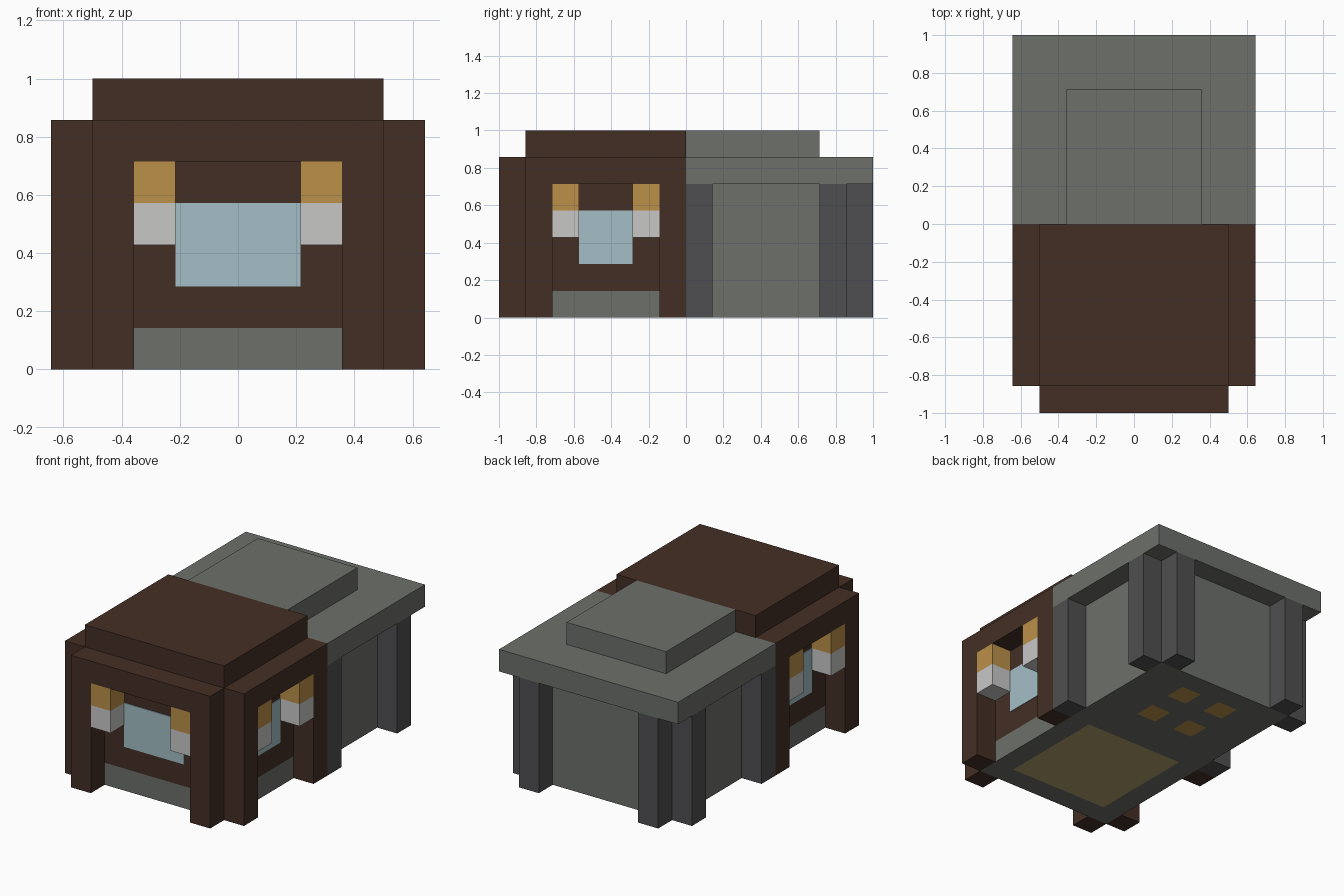
import bpy
import bmesh
from mathutils import Vector

U = 1 / 7  # one block of the building

cube = bpy.data.objects.get("Cube")
if cube:
    bpy.data.objects.remove(cube, do_unlink=True)


def material(name, hex_code):
    srgb = [int(hex_code[i:i + 2], 16) / 255 for i in (0, 2, 4)]
    rgba = [((c + 0.055) / 1.055) ** 2.4 for c in srgb] + [1]
    mat = bpy.data.materials.new(name)
    mat.use_nodes = True
    mat.diffuse_color = rgba
    bsdf = next(n for n in mat.node_tree.nodes if n.type == "BSDF_PRINCIPLED")
    bsdf.inputs["Base Color"].default_value = rgba
    return mat


timber = material("dark timber", "442F25")
stone = material("grey stone", "6D706B")
slate = material("dark slate", "4F4F51")
amber = material("amber", "BA9049")
white = material("pale white", "C7C8C6")
glass = material("pale blue glass", "A4BFC6")
mat_olive = material("straw floor", "B0A06C")


def finish(name, bm, *mats):
    bmesh.ops.recalc_face_normals(bm, faces=bm.faces)
    mesh = bpy.data.meshes.new(name)
    bm.to_mesh(mesh)
    bm.free()
    for mat in mats:
        mesh.materials.append(mat)
    obj = bpy.data.objects.new(name, mesh)
    bpy.context.collection.objects.link(obj)
    return obj


def box(name, mat, x, y, z, mirror=False):
    """Box from block ranges, optionally repeated on the other side of x = 0."""
    bm = bmesh.new()
    lo, hi = (Vector(p) * U for p in zip(x, y, z))
    bmesh.ops.create_cube(bm, size=1)
    for v in bm.verts:
        v.co = (lo + hi) / 2 + v.co * (hi - lo)
    obj = finish(name, bm, mat)
    if mirror:
        obj.modifiers.new("Mirror", "MIRROR")
    return obj


# Stone foundation with coloured floor tiles underneath
bm = bmesh.new()
bmesh.ops.create_grid(bm, x_segments=7, y_segments=12, size=1)
for v in bm.verts:
    v.co.x *= 3.5 * U
    v.co.y *= 6 * U
top = bmesh.ops.extrude_face_region(bm, geom=bm.faces[:], use_keep_orig=True)
bmesh.ops.translate(bm, vec=(0, 0, U),
                    verts=[g for g in top["geom"] if isinstance(g, bmesh.types.BMVert)])
for f in bm.faces:
    c = f.calc_center_median() / U
    if abs(c.z) > 0.01:
        continue
    if abs(c.x) < 2.5 and -5 < c.y < 0:
        f.material_index = 1
    elif 0.5 < abs(c.x) < 1.5 and (2 < c.y < 3 or 4 < c.y < 5):
        f.material_index = 2
finish("foundation", bm, stone, mat_olive, amber)

# Walls
box("front_walls", timber, (-3.5, 3.5), (-6, 0), (1, 5))
box("rear_walls", stone, (-3.5, 3.5), (0, 6), (1, 5))

# Roofs
box("front_beam", timber, (-3.5, 3.5), (-7, -6), (5, 6))
box("front_roof", timber, (-4.5, 4.5), (-6, 0), (5, 6))
box("front_roof_cap", timber, (-3.5, 3.5), (-6, 0), (6, 7))
box("rear_roof", stone, (-4.5, 4.5), (0, 7), (5, 6))
box("rear_roof_cap", stone, (-2.5, 2.5), (0, 5), (6, 7))

# Posts, in mirrored pairs
posts = [("front_post", timber, 2.5, -7), ("side_front_post", timber, 3.5, -6),
         ("side_middle_post", timber, 3.5, -1), ("rear_side_post", slate, 3.5, 0),
         ("rear_corner_post", slate, 3.5, 5), ("back_post", slate, 2.5, 6)]
for name, mat, x, y in posts:
    box(name, mat, (x, x + 1), (y, y + 1), (0, 5), mirror=True)

# Two-tone lanterns hanging in the openings
for name, x, y in [("front_lantern", 1.5, -7), ("side_front_lantern", 3.5, -5),
                   ("side_rear_lantern", 3.5, -2)]:
    for part, mat, z in (("top", amber, 4), ("base", white, 3)):
        box(name + "_" + part, mat, (x, x + 1), (y, y + 1), (z, z + 1), mirror=True)

# Window panes
box("front_window", glass, (-1.5, 1.5), (-6.03, -6), (2, 4))
box("side_window", glass, (3.5, 3.53), (-4, -2), (2, 4), mirror=True)
